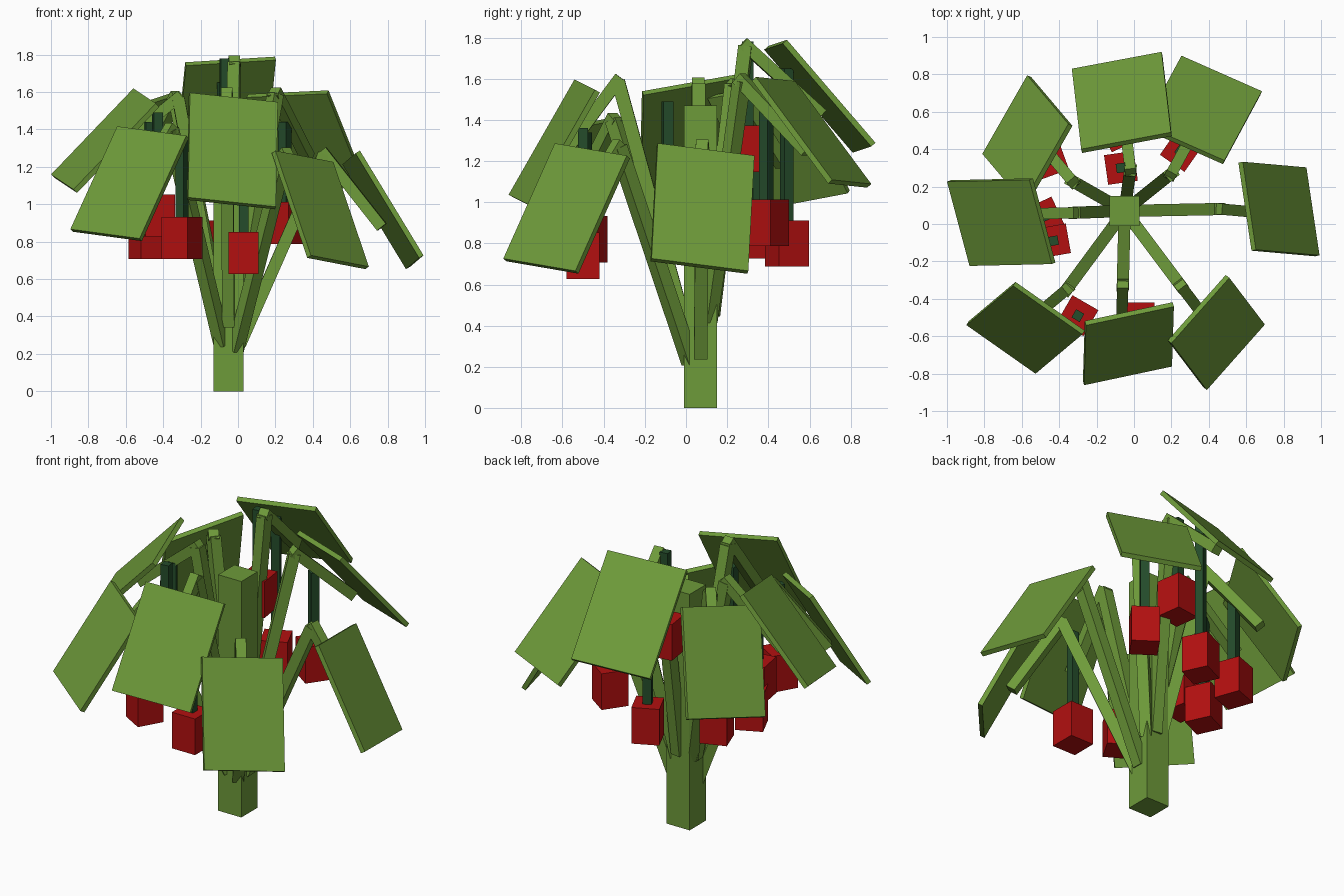
import bpy, bmesh, math
from mathutils import Vector as V, Matrix

if "Cube" in bpy.data.objects:
    bpy.data.objects.remove(bpy.data.objects["Cube"])


def material(name, rgb):
    m = bpy.data.materials.new(name)
    m.diffuse_color = (*rgb, 1)
    m.use_nodes = True
    m.node_tree.nodes["Principled BSDF"].inputs["Base Color"].default_value = m.diffuse_color
    return m


GREEN = material("leaf green", (0.155, 0.325, 0.042))
DARK = material("dark stem green", (0.018, 0.072, 0.024))
RED = material("fruit red", (0.45, 0.005, 0.005))


def block(name, centre, ax, ay, az, mat):
    """Box given by its centre and three full-length edge vectors."""
    bm = bmesh.new()
    bmesh.ops.create_cube(bm, size=1)
    rot = Matrix((ax, ay, az)).transposed().to_4x4()
    bmesh.ops.transform(bm, matrix=Matrix.Translation(centre) @ rot, verts=bm.verts)
    bmesh.ops.recalc_face_normals(bm, faces=bm.faces)
    me = bpy.data.meshes.new(name)
    bm.to_mesh(me)
    bm.free()
    me.materials.append(mat)
    ob = bpy.data.objects.new(name, me)
    bpy.context.collection.objects.link(ob)


def beam(name, p, q, w, mat):
    """Square bar from p to q with its sides upright."""
    d = q - p
    side = d.cross(V((0, 0, 1))).normalized()
    block(name, (p + q) / 2, side * w, d.cross(side).normalized() * w, d, mat)


# Trunk
AXIS = V((-0.05, 0.07, 0))
block("trunk", AXIS + V((0, 0, 0.735)), V((0.16, 0, 0)), V((0, 0.16, 0)), V((0, 0, 1.47)), GREEN)

# Branches: base height, elbow, leaf upper corners a and b, leaf lower corner below a
limbs = [
    ("back", 0.45, (-0.02, 0.29, 1.76), (-0.28, 0.39, 1.75), (0.20, 0.48, 1.78), (-0.33, 0.82, 1.25)),
    ("back_right", 0.42, (0.20, 0.27, 1.59), (0.05, 0.52, 1.58), (0.48, 0.33, 1.60), (0.25, 0.89, 1.08)),
    ("right", 0.25, (0.46, 0.08, 1.27), (0.64, -0.14, 1.28), (0.57, 0.33, 1.22), (0.98, -0.17, 0.72)),
    ("front_right", 0.22, (0.25, -0.33, 1.27), (0.19, -0.63, 1.28), (0.50, -0.28, 1.22), (0.38, -0.88, 0.72)),
    ("front", 0.35, (-0.06, -0.33, 1.59), (-0.26, -0.53, 1.59), (0.21, -0.43, 1.54), (-0.27, -0.85, 1.03)),
    ("front_left", 0.25, (-0.36, -0.35, 1.40), (-0.64, -0.32, 1.41), (-0.27, -0.58, 1.36), (-0.89, -0.53, 0.86)),
    ("left", 0.42, (-0.32, 0.06, 1.57), (-0.55, 0.24, 1.61), (-0.43, -0.21, 1.53), (-0.99, 0.23, 1.15)),
    ("back_left", 0.42, (-0.33, 0.23, 1.57), (-0.34, 0.53, 1.59), (-0.58, 0.11, 1.51), (-0.56, 0.79, 1.05)),
]
for name, z0, elbow, a, b, c in limbs:
    elbow, a, b, c = V(elbow), V(a), V(b), V(c)
    across, down = b - a, c - a
    # rising branch
    out = V((elbow.x - AXIS.x, elbow.y - AXIS.y, 0)).normalized()
    beam(name + "_branch", AXIS + out * 0.06 + V((0, 0, z0)), elbow, 0.065, GREEN)
    # drooping twig, a little flatter than its leaf
    flat = V((down.x, down.y, 0))
    ang = math.atan2(-down.z, flat.length) - math.radians(7)
    d = flat.normalized() * math.cos(ang) - V((0, 0, math.sin(ang)))
    beam(name + "_twig", elbow - d * 0.02, elbow + d * 0.50, 0.06, GREEN)
    # leaf panel
    normal = across.cross(down).normalized()
    block(name + "_leaf", a + across / 2 + down / 2, across, down, normal * 0.028, GREEN)

# Hanging fruit: centre, turn in degrees, height of stem top
fruits = [
    ((0.03, -0.50, 0.74), 0, 1.36),
    ((-0.30, -0.49, 0.82), -30, 1.34),
    ((-0.48, 0.04, 0.82), 25, 1.44),
    ((-0.43, -0.09, 0.94), 10, 1.49),
    ((-0.45, 0.34, 0.84), 20, 1.38),
    ((-0.07, 0.30, 1.26), 8, 1.78),
    ((-0.08, 0.49, 0.80), 25, 1.65),
    ((0.25, 0.39, 0.90), -35, 1.44),
]
for i, (c, turn, top) in enumerate(fruits):
    c, t = V(c), math.radians(turn)
    ax, ay = V((math.cos(t), math.sin(t), 0)), V((-math.sin(t), math.cos(t), 0))
    block(f"fruit_{i + 1}", c, ax * 0.16, ay * 0.16, V((0, 0, 0.225)), RED)
    h = top - c.z
    block(f"fruit_stem_{i + 1}", c + V((0, 0, h / 2)), ax * 0.05, ay * 0.05, V((0, 0, h)), DARK)
